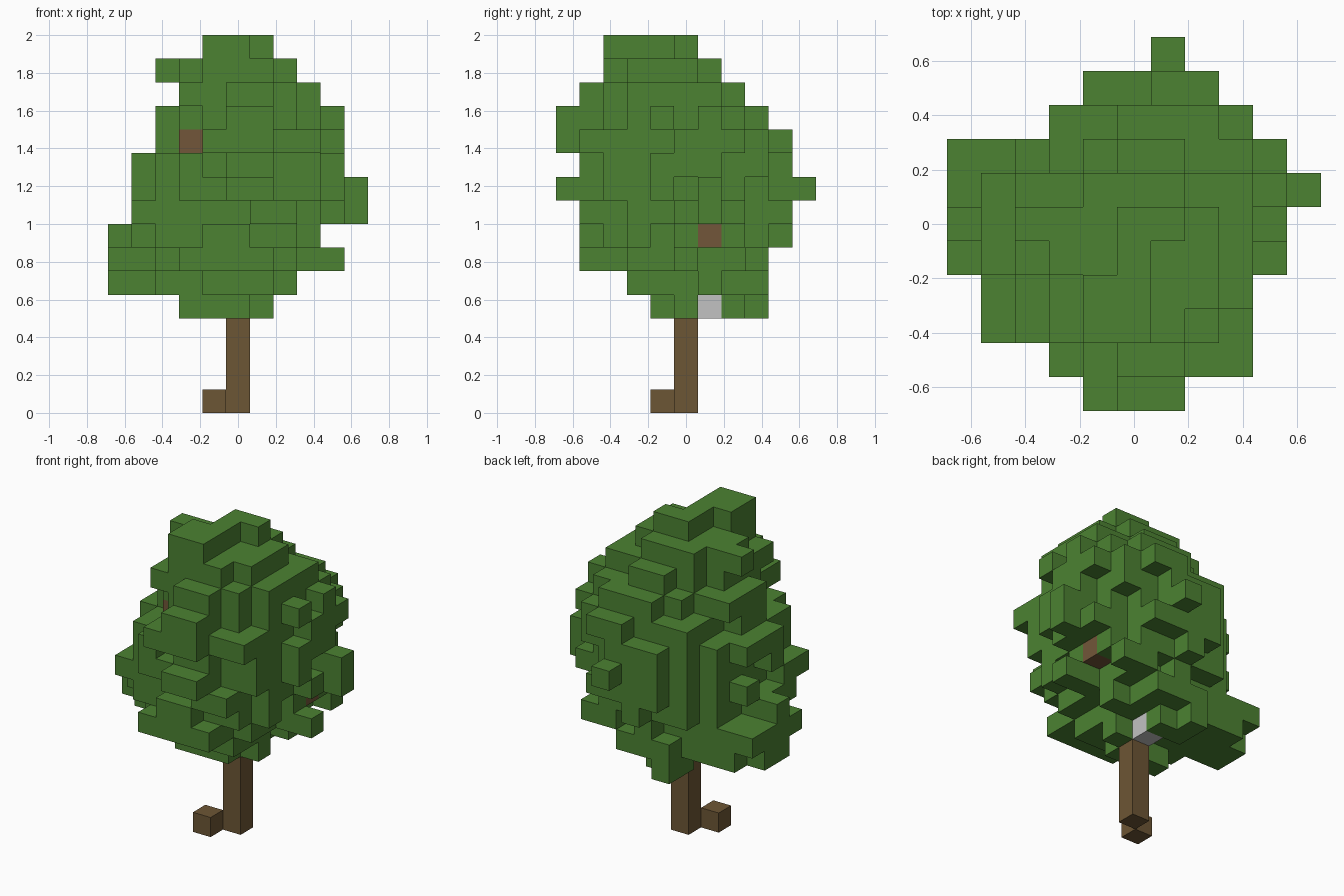
import bpy
import bmesh
import random
from mathutils import Vector

default_cube = bpy.data.objects.get("Cube")
if default_cube:
    bpy.data.objects.remove(default_cube)

random.seed(11)
UNIT = 0.125


def make_material(name, color):
    material = bpy.data.materials.new(name)
    material.use_nodes = True
    material.diffuse_color = (*color, 1)
    shader = material.node_tree.nodes["Principled BSDF"]
    shader.inputs["Base Color"].default_value = (*color, 1)
    shader.inputs["Roughness"].default_value = 0.9
    return material


leaf_green = make_material("leaf_green", (0.072, 0.223, 0.032))
bark_brown = make_material("bark_brown", (0.152, 0.093, 0.035))
branch_brown = make_material("branch_brown", (0.168, 0.094, 0.041))
stone_grey = make_material("stone_grey", (0.54, 0.54, 0.54))


def slab(z, x0, x1, y0, y1):
    """All grid cells of an inclusive rectangle at one height."""
    return {(x, y, z) for x in range(x0, x1 + 1) for y in range(y0, y1 + 1)}


# Woody parts
trunk = {(0, 0, z) for z in range(5)}
root_block = {(-1, -1, 0)}
front_branch = {(-2, -2, 11)}
side_branch = {(3, 1, 7)}
grey_block = {(0, 1, 4)}

# Crown layers: lowest x, highest x, lowest y, highest y, from the bottom up
layers = [
    (-3, 2, -2, 3),
    (-4, 3, -4, 3),
    (-4, 3, -4, 4),
    *[(-4, 4, -4, 4)] * 3,
    (-3, 4, -4, 4),
    (-3, 4, -4, 3),
    (-2, 3, -4, 2),
    (-2, 2, -3, 1),
]

# Widest x span of the crown for each outer row of y
row_limits = {-4: (-2, 3), -3: (-4, 3), -2: (-4, 3), 3: (-2, 3), 4: (-1, 2)}

# Ragged oval layers, each with two lines of leaves that reach full width
crown = set()
for z, (x0, x1, y0, y1) in enumerate(layers, start=5):
    mid_x, mid_y = (x0 + x1) / 2, (y0 + y1) / 2
    spine_x = round(mid_x) + random.choice((0, 1))
    spine_y = round(mid_y) + random.choice((-1, 0, 1))
    for x, y, _ in sorted(slab(z, x0, x1, y0, y1)):
        low, high = row_limits.get(y, (x0, x1))
        dx = (x - mid_x) / ((x1 - x0) / 2 + 0.6)
        dy = (y - mid_y) / ((y1 - y0) / 2 + 0.6)
        inside = dx * dx + dy * dy < random.uniform(0.62, 1.0)
        if (inside or x == spine_x or y == spine_y) and low <= x <= high:
            crown.add((x, y, z))

# Leaf tufts that stick out of the ovals, by height: x span and y span
side_tufts = {
    5: [(-5, -3, 0, 1), (-4, -3, 2, 2), (-1, -1, 3, 3)],
    6: [(-5, -3, -1, 2), (3, 4, 0, 0), (2, 3, 3, 3), (-2, -2, -4, -3)],
    7: [(-5, -4, 0, 0), (-2, -1, 3, 3)],
    8: [(3, 5, 1, 1), (-4, -3, -3, -2), (-1, 2, 4, 4)],
    9: [(3, 5, 1, 1), (1, 1, 4, 5), (0, 1, -5, -4)],
    10: [(3, 4, -1, 0)],
    11: [(-1, 1, -5, -4), (2, 3, -4, -3), (3, 4, 2, 2)],
    12: [(0, 1, -5, -4)],
}
top_ridge = {
    14: [(-3, -2, 0, 0)],
    15: [(0, 0, -3, 0), (1, 1, 0, 0), (-1, -1, -3, -2)],
}
hanging_leaves = {
    4: [(-2, 0, -1, -1), (1, 1, 0, 0), (-1, 0, 2, 2), (-1, -1, 3, 3)],
}
for group in (side_tufts, top_ridge, hanging_leaves):
    for z, spans in group.items():
        for span in spans:
            crown |= slab(z, *span)

# Clear the leaves around the exposed branches, then give wood its cells
crown -= slab(11, -2, -2, -5, -3)
crown -= slab(6, 3, 3, 1, 1)
crown -= trunk | root_block | front_branch | side_branch | grey_block

parts = [
    ("leaf_crown", crown, leaf_green),
    ("trunk", trunk, bark_brown),
    ("root_block", root_block, bark_brown),
    ("front_branch", front_branch, branch_brown),
    ("side_branch", side_branch, branch_brown),
    ("grey_block", grey_block, stone_grey),
]
filled = set().union(*(cells for _, cells, _ in parts))


def build_part(name, cells, material):
    """Join the cells into one mesh, keeping only the faces open to the air."""
    bm = bmesh.new()
    for cell in sorted(cells):
        centre = Vector(cell) + Vector((0, 0, 0.5))
        for axis in range(3):
            for sign in (-1, 1):
                step = [0, 0, 0]
                step[axis] = sign
                if tuple(c + s for c, s in zip(cell, step)) in filled:
                    continue
                normal = Vector(step) / 2
                u, v = Vector((0, 0, 0)), Vector((0, 0, 0))
                u[(axis + 1) % 3] = 0.5
                v[(axis + 2) % 3] = 0.5 * sign
                corners = (-u - v, u - v, u + v, v - u)
                bm.faces.new([bm.verts.new((centre + normal + c) * UNIT)
                              for c in corners])
    bmesh.ops.remove_doubles(bm, verts=bm.verts, dist=0.001)
    mesh = bpy.data.meshes.new(name)
    bm.to_mesh(mesh)
    bm.free()
    mesh.materials.append(material)
    obj = bpy.data.objects.new(name, mesh)
    bpy.context.collection.objects.link(obj)


for part in parts:
    build_part(*part)
